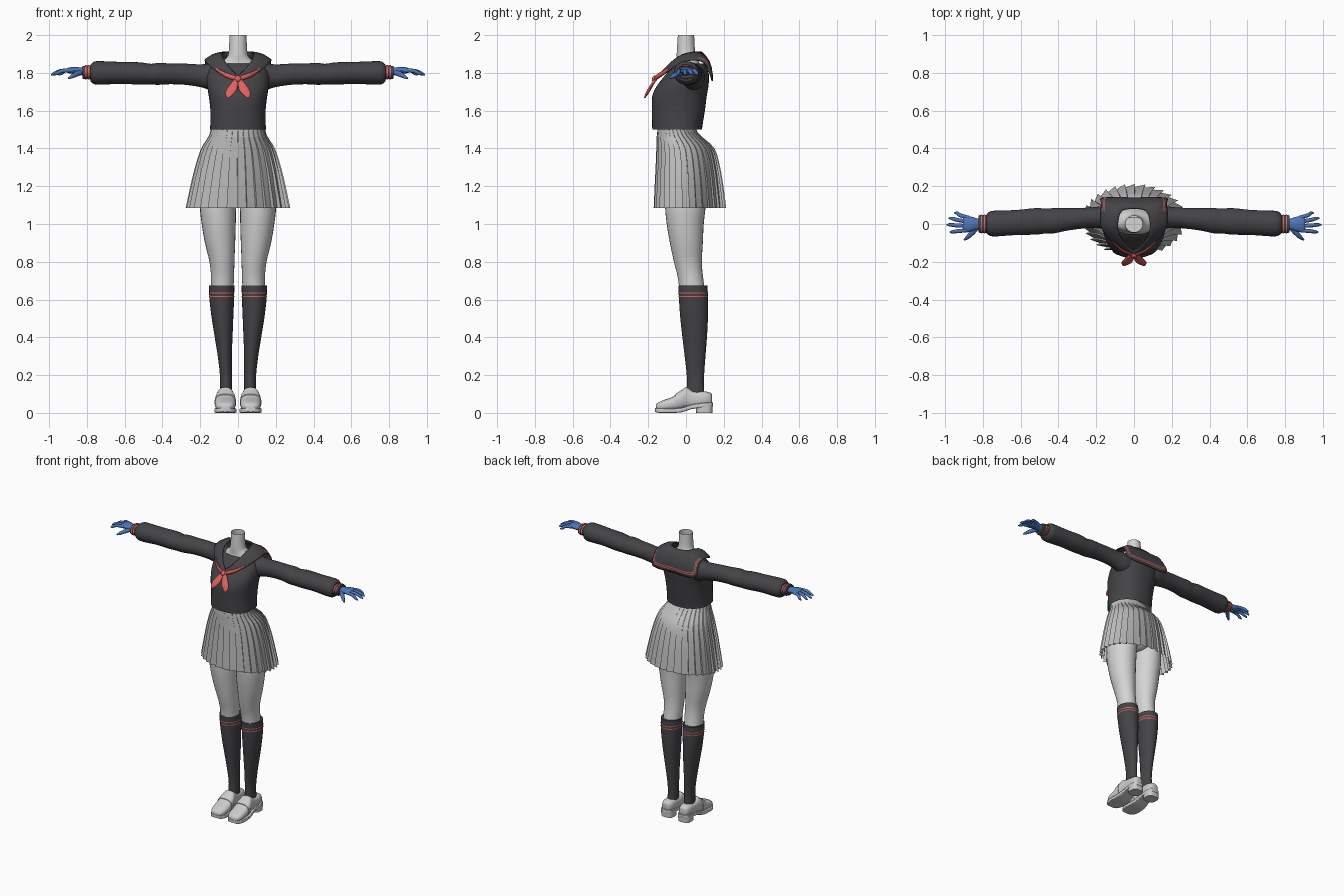
import bpy, bmesh, math
from mathutils import Vector


def material(name, rgb):
    m = bpy.data.materials.new(name)
    m.diffuse_color = (*rgb, 1)
    return m


DARK = material("dark cloth", (0.058, 0.056, 0.062))
RED = material("red trim", (0.72, 0.12, 0.11))
SKIN = material("pale grey skin", (0.66, 0.66, 0.66))
SKIRT = material("grey skirt cloth", (0.5, 0.5, 0.5))
SHOE = material("light grey shoe", (0.6, 0.6, 0.6))
BLUE = material("blue glove", (0.075, 0.18, 0.48))


def make(name, verts, faces, mats, mirror=False, angle=40):
    mesh = bpy.data.meshes.new(name)
    mesh.from_pydata(verts, [], faces)
    bm = bmesh.new()
    bm.from_mesh(mesh)
    bmesh.ops.recalc_face_normals(bm, faces=bm.faces)
    bm.to_mesh(mesh)
    bm.free()
    for m in mats:
        mesh.materials.append(m)
    ob = bpy.data.objects.new(name, mesh)
    bpy.context.collection.objects.link(ob)
    if mirror:
        ob.modifiers.new("Mirror", 'MIRROR')
    bpy.ops.object.select_all(action='DESELECT')
    ob.select_set(True)
    bpy.context.view_layer.objects.active = ob
    bpy.ops.object.shade_smooth_by_angle(angle=math.radians(angle))
    return ob


def refine(rows, k):
    """Catmull-Rom interpolation of rows of numbers, k steps per segment."""
    out = []
    for i in range(len(rows) - 1):
        a, b, c, d = (rows[max(0, min(len(rows) - 1, i + j))] for j in (-1, 0, 1, 2))
        for s in range(k):
            t = s / k
            out.append([0.5 * (2 * q + (r - p) * t + (2 * p - 5 * q + 4 * r - u) * t * t
                        + (3 * q - p - 3 * r + u) * t ** 3) for p, q, r, u in zip(a, b, c, d)])
    return out + [list(rows[-1])]


def skin_rings(rings, n, caps):
    faces = [(r * n + i, r * n + (i + 1) % n, (r + 1) * n + (i + 1) % n, (r + 1) * n + i)
             for r in range(rings - 1) for i in range(n)]
    if caps[0]:
        faces.append(tuple(range(n)))
    if caps[1]:
        faces.append(tuple(range((rings - 1) * n, rings * n)))
    return faces


def loft(name, rows, mat, axis='z', n=28, k=3, power=2.0, caps=(1, 1), mirror=False, pleat=None, angle=40):
    """Rows are (position on axis, centre a, centre b, radius a, radius b)."""
    rows = refine(rows, k)
    verts = []
    for ri, (t, a, b, ra, rb) in enumerate(rows):
        for i in range(n):
            ang, s = 2 * math.pi * i / n, 1.0
            if pleat:
                ang, s = pleat(i, ri / (len(rows) - 1))
            c, d = math.cos(ang), math.sin(ang)
            u = a + s * ra * math.copysign(abs(c) ** (2 / power), c)
            v = b + s * rb * math.copysign(abs(d) ** (2 / power), d)
            verts.append({'z': (u, v, t), 'x': (t, u, v), 'y': (u, t, v)}[axis])
    return make(name, verts, skin_rings(len(rows), n, caps), [mat], mirror, angle)


def tube(name, rows, mat, n=10, k=3, flat=1.0, mirror=True):
    """Rows are (x, y, z, radius) along a path."""
    rows = refine(rows, k)
    pts = [Vector(r[:3]) for r in rows]
    verts = []
    for i, p in enumerate(pts):
        d = (pts[min(i + 1, len(pts) - 1)] - pts[max(i - 1, 0)]).normalized()
        side = d.cross(Vector((0, 0, 1))).normalized()
        up = side.cross(d)
        for j in range(n):
            a = 2 * math.pi * j / n
            verts.append(p + rows[i][3] * (flat * math.cos(a) * side + math.sin(a) * up))
    return make(name, verts, skin_rings(len(pts), n, (1, 1)), [mat], mirror)


# Neck, open at the top
loft("neck", [(1.80, 0, .015, .11, .075), (1.85, 0, .012, .095, .06), (1.875, 0, .006, .066, .054),
              (1.905, 0, 0, .05, .049), (2.0, 0, 0, .045, .043)], SKIN, caps=(0, 0))

# Blouse body
loft("blouse", [(1.50, 0, -.046, .148, .132), (1.52, 0, -.046, .147, .133), (1.60, 0, -.04, .146, .14),
                (1.68, 0, -.034, .155, .144), (1.74, 0, -.014, .165, .134), (1.80, 0, .01, .163, .11),
                (1.835, 0, .018, .14, .09), (1.85, 0, .02, .115, .075)], DARK, n=40, power=2.3, caps=(0, 0))

# Sleeves gathered into cuffs
loft("sleeve", [(.09, .03, 1.775, .07, .078), (.15, .035, 1.78, .064, .07), (.20, .035, 1.785, .055, .06),
                (.28, .03, 1.793, .055, .056), (.36, .024, 1.795, .06, .055), (.42, .018, 1.795, .067, .058),
                (.46, .016, 1.793, .065, .055), (.52, .014, 1.797, .07, .059), (.62, .008, 1.80, .066, .058),
                (.72, .003, 1.80, .068, .062), (.76, .002, 1.80, .065, .06), (.78, 0, 1.80, .05, .045)],
     DARK, axis='x', mirror=True)
loft("cuff", [(.765, 0, 1.803, .05, .038), (.822, 0, 1.803, .046, .034)], DARK, axis='x', k=1, mirror=True)
for x in (.787, .803):
    loft("cuff_stripe", [(x, 0, 1.803, .0505, .0385), (x + .007, 0, 1.803, .0505, .0385)],
         RED, axis='x', k=1, mirror=True)

# Hands
loft("palm", [(.80, 0, 1.803, .028, .022), (.83, 0, 1.808, .03, .02), (.865, 0, 1.813, .04, .019),
              (.895, 0, 1.813, .043, .015), (.905, 0, 1.812, .036, .009)], BLUE, axis='x', n=16, mirror=True)
for y0, x1, y1 in ((.034, .952, .058), (.012, .98, .030), (-.011, .99, -.004), (-.033, .975, -.042)):
    xm, ym = (.885 + x1) / 2, (y0 + y1) / 2
    tube("finger", [(.875, y0, 1.813, .010), (xm, ym, 1.811, .0105), (x1 - .015, y1, 1.796, .0085),
                    (x1, y1, 1.79, .003)], BLUE)
tube("thumb", [(.825, -.012, 1.804, .014), (.855, -.045, 1.794, .014), (.88, -.07, 1.781, .0105),
               (.898, -.084, 1.771, .004)], BLUE)

# Sailor collar: strips from neckline edge to outer edge, striped on the back flap
inner = [(0, -.14, 1.78), (.035, -.115, 1.815), (.07, -.07, 1.862), (.085, -.02, 1.895), (.08, .03, 1.908),
         (.07, .06, 1.91), (.05, .077, 1.91), (0, .083, 1.91)]
outer = [(0, -.162, 1.762), (.06, -.135, 1.78), (.12, -.09, 1.812), (.17, -.02, 1.857), (.175, .05, 1.868),
         (.172, .105, 1.845), (.165, .137, 1.765), (0, .137, 1.762)]
steps = [0, .2, .4, .6, .8, .83, .86, .89, 1]
rows_in, rows_out = refine(inner, 3), refine(outer, 3)
verts, faces = [], []
for a, b in zip(rows_in, rows_out):
    for t in steps:
        p = Vector(a).lerp(Vector(b), t)
        bulge = math.sin(math.pi * t)
        p += bulge * Vector((0, .018 if p.y > .07 else 0, .010))
        verts.append((max(p.x, 0), p.y, p.z))
m = len(steps)
for r in range(len(rows_in) - 1):
    for c in range(m - 1):
        faces.append((r * m + c, r * m + c + 1, (r + 1) * m + c + 1, (r + 1) * m + c))
collar = make("sailor_collar", verts, faces, [DARK, RED], mirror=True)
for i, f in enumerate(collar.data.polygons):
    if i % (m - 1) in (4, 6) and i // (m - 1) >= 13:
        f.material_index = 1
solid = collar.modifiers.new("Thickness", 'SOLIDIFY')
solid.thickness = .007
solid.offset = 0

# Neckerchief: bands under the collar, knot and two tails
tube("neckerchief_band", [(0, -.165, 1.768, .011), (.05, -.147, 1.784, .013), (.09, -.118, 1.803, .010),
                          (.115, -.092, 1.822, .005)], RED, flat=.6)
loft("neckerchief_knot", [(1.752, 0, -.168, .006, .006), (1.76, 0, -.168, .015, .013),
                          (1.775, 0, -.166, .016, .013), (1.785, 0, -.163, .006, .006)], RED, n=12)
loft("neckerchief_tail", [(1.77, .008, -.160, .008, .008), (1.74, .021, -.178, .021, .009),
                          (1.705, .036, -.199, .028, .010), (1.68, .048, -.212, .017, .007),
                          (1.667, .053, -.22, .003, .003)], RED, n=14, mirror=True)

# Pleated skirt
PLEATS = 32


def knife_pleat(i, h):
    w = 2 * math.pi / PLEATS
    k = i // 2
    depth = .012 + .075 * h
    return (k * w - .12 * w * h, 1.0) if i % 2 == 0 else ((k + .9) * w, 1.0 - depth)


loft("pleated_skirt", [(1.50, 0, -.05, .145, .10), (1.465, 0, -.037, .155, .118), (1.40, 0, -.003, .195, .154),
                       (1.30, 0, .01, .228, .171), (1.20, 0, .016, .252, .182), (1.085, 0, .021, .277, .192)],
     SKIRT, n=PLEATS * 2, caps=(0, 0), pleat=knife_pleat, angle=20)
loft("waistband", [(1.46, 0, -.042, .15, .112), (1.53, 0, -.052, .138, .095)], SKIRT, n=40, k=1, caps=(0, 0))

# Hips and legs
loft("hips", [(1.15, 0, .02, .03, .05), (1.20, 0, .02, .15, .10), (1.30, 0, .01, .19, .125),
              (1.42, 0, -.02, .15, .11), (1.50, 0, -.05, .12, .085)], SKIN)
loft("leg", [(1.25, .10, .005, .095, .115), (1.10, .106, -.003, .096, .108), (1.0, .102, -.004, .09, .098),
             (.9, .095, .002, .08, .087), (.8, .085, .01, .066, .074), (.72, .082, .023, .061, .067),
             (.62, .085, .037, .059, .068)], SKIN, mirror=True)

# Knee socks with two red stripes
loft("knee_sock", [(.675, .086, .036, .067, .077), (.6, .086, .04, .065, .077), (.5, .082, .043, .057, .073),
                   (.4, .076, .046, .047, .065), (.3, .070, .048, .037, .055), (.2, .064, .05, .032, .046),
                   (.13, .064, .05, .032, .046), (.08, .064, .05, .032, .048)], DARK, mirror=True)
for z in (.632, .614):
    loft("sock_stripe", [(z, .086, .038, .0675, .0785), (z + .006, .086, .038, .0675, .0785)],
         RED, k=1, caps=(0, 0), mirror=True)

# Loafers: upper, strap, sole and heel block
X = .067
loft("shoe_upper", [(-.16, X, .03, .02, .012), (-.15, X, .033, .038, .02), (-.12, X, .039, .052, .028),
                    (-.07, X, .049, .055, .037), (-.025, X, .068, .05, .05), (0, X, .08, .045, .056),
                    (.04, X, .073, .042, .045), (.10, X, .074, .041, .04), (.13, X, .072, .03, .034),
                    (.138, X, .07, .015, .025)], SHOE, axis='y', power=2.6, mirror=True)
loft("shoe_strap", [(-.055, X, .056, .057, .044), (-.025, X, .068, .053, .053)],
     SHOE, axis='y', k=1, power=2.6, mirror=True)
loft("shoe_sole", [(-.163, X, .016, .022, .010), (-.15, X, .013, .042, .012), (-.11, X, .012, .058, .012),
                   (-.03, X, .014, .054, .012), (.03, X, .032, .045, .012), (.10, X, .042, .046, .012),
                   (.135, X, .044, .034, .012), (.142, X, .044, .018, .010)],
     SHOE, axis='y', power=8, mirror=True)
loft("shoe_heel", [(0, X, .097, .044, .043), (.05, X, .097, .046, .045)], SHOE, k=1, power=3, mirror=True)
